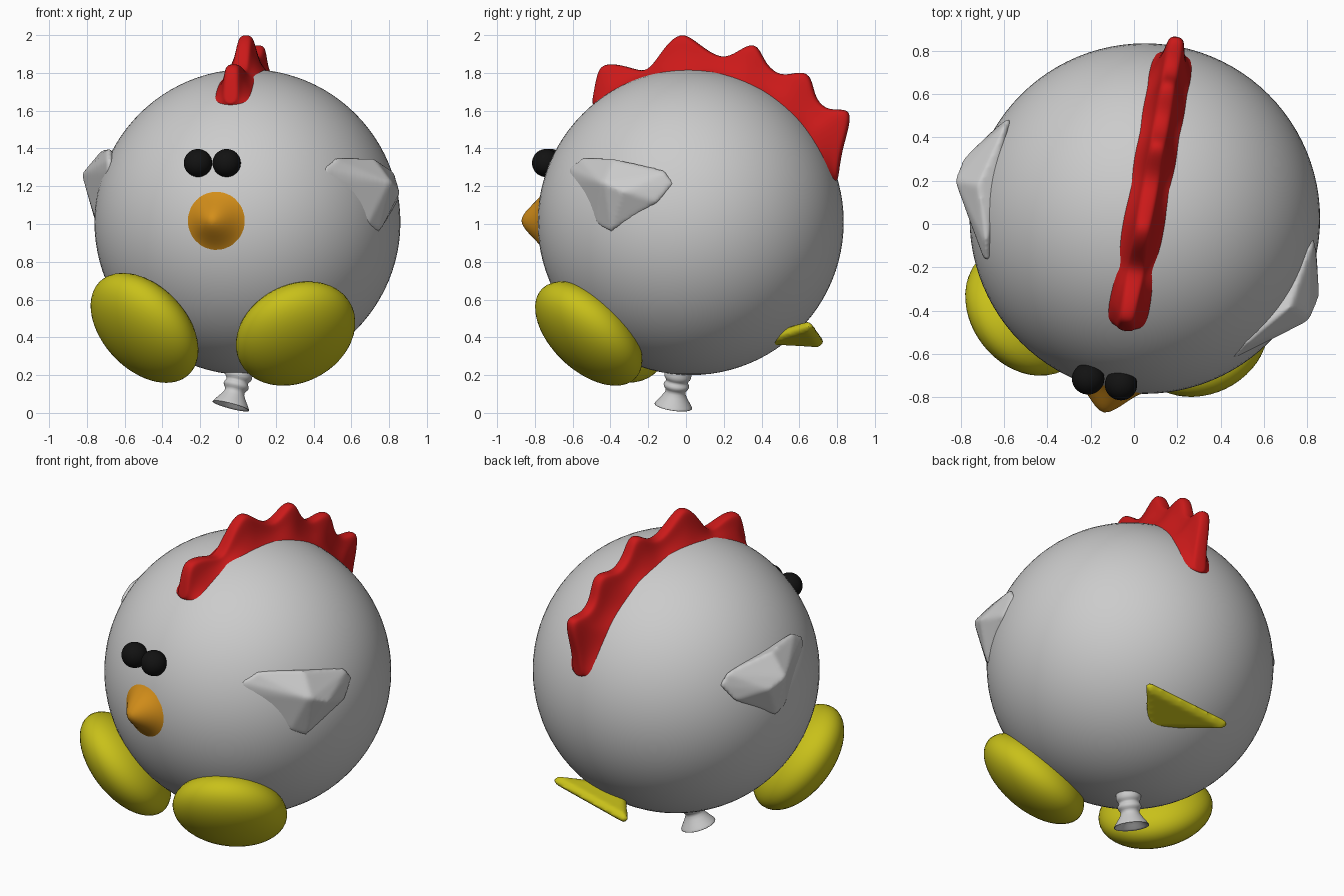
import bpy, bmesh, math
from mathutils import Vector, Matrix

if "Cube" in bpy.data.objects:
    bpy.data.objects.remove(bpy.data.objects["Cube"])

C = Vector((0.05, 0.025, 1.01))   # body centre
R = 0.81


def material(name, rgb):
    m = bpy.data.materials.new(name)
    m.diffuse_color = (*rgb, 1)
    m.use_nodes = True
    m.node_tree.nodes["Principled BSDF"].inputs["Base Color"].default_value = m.diffuse_color
    return m


RED = material("red", (0.60, 0.01, 0.01))
YELLOW = material("yellow", (0.58, 0.53, 0.01))
ORANGE = material("orange", (0.65, 0.27, 0.01))
BLACK = material("black", (0.006, 0.006, 0.006))


def finish(name, bm, mat=None, matrix=None):
    if matrix:
        bm.transform(matrix)
    bmesh.ops.recalc_face_normals(bm, faces=bm.faces)
    for f in bm.faces:
        f.smooth = True
    me = bpy.data.meshes.new(name)
    bm.to_mesh(me)
    bm.free()
    ob = bpy.data.objects.new(name, me)
    bpy.context.collection.objects.link(ob)
    if mat:
        me.materials.append(mat)
    return ob


def ball(name, centre, axes, mat=None, rot=None, seg=40):
    bm = bmesh.new()
    bmesh.ops.create_uvsphere(bm, u_segments=seg, v_segments=seg // 2, radius=1)
    m = Matrix.Translation(centre) @ (rot or Matrix()) @ Matrix.Diagonal((*axes, 1))
    return finish(name, bm, mat, m)


def lathe(name, profile, origin, direction, mat=None, steps=40):
    """Spin (radius, distance) points around an axis."""
    bm = bmesh.new()
    vs = [bm.verts.new((r, 0, t)) for r, t in profile]
    es = [bm.edges.new(p) for p in zip(vs, vs[1:])]
    bmesh.ops.spin(bm, geom=vs + es, axis=(0, 0, 1), cent=(0, 0, 0),
                   angle=math.tau, steps=steps)
    bmesh.ops.remove_doubles(bm, verts=bm.verts, dist=1e-4)
    rot = Vector(direction).to_track_quat('Z', 'Y').to_matrix().to_4x4()
    ob = finish(name, bm, mat, Matrix.Translation(origin) @ rot)
    ob.modifiers.new("soft", 'SUBSURF').levels = 1
    return ob


def soft_hull(name, points, pad, mat=None):
    """Rounded solid around a few offsets from the body centre."""
    bm = bmesh.new()
    for p in points:
        for k in range(3):
            for s in (-pad, pad):
                q = C + Vector(p)
                q[k] += s
                bm.verts.new(q)
    r = bmesh.ops.convex_hull(bm, input=bm.verts)
    junk = {v for v in r["geom_interior"] + r["geom_unused"]
            if isinstance(v, bmesh.types.BMVert)}
    bmesh.ops.delete(bm, geom=list(junk), context='VERTS')
    ob = finish(name, bm, mat)
    rm = ob.modifiers.new("remesh", 'REMESH')
    rm.mode, rm.voxel_size, rm.use_smooth_shade = 'VOXEL', 0.012, True
    sm = ob.modifiers.new("smooth", 'SMOOTH')
    sm.factor, sm.iterations = 0.5, 6
    return ob


# Round balloon body
ball("body", C, (R, R, R), seg=96)

# Beak and eyes
lathe("beak", [(0.17, 0.785), (0.14, 0.803), (0.105, 0.835), (0.065, 0.878),
               (0.03, 0.907), (0, 0.917)], C, (-0.19, -0.895, 0.008), ORANGE)
for side, x, y in (("left", -0.212, -0.715), ("right", -0.06, -0.742)):
    ball(side + "_eye", (x, y, 1.323), (0.075, 0.073, 0.074), BLACK)

# Feet: puffy ovals lying against the lower body
for side, off in (("left", (-0.545, -0.425, -0.56)), ("right", (0.255, -0.54, -0.59))):
    n = Vector(off).normalized()
    t1 = Vector((0, 0, 1)).cross(n).normalized()
    t2 = n.cross(t1)
    rot = Matrix((t1, t2, n)).transposed().to_4x4()
    ball(side + "_foot", C + Vector(off), (0.325, 0.345, 0.18), YELLOW, rot, 48)

# Wings: rounded triangles with a raised outer corner
wing = [(0.41, -0.63, 0.28), (0.41, -0.63, 0.22), (0.47, -0.57, 0.33),
        (0.67, -0.41, 0.32), (0.75, -0.46, 0.21), (0.79, -0.36, 0.16),
        (0.76, -0.14, 0.26), (0.77, -0.10, 0.20), (0.78, -0.18, 0.11),
        (0.69, -0.42, -0.04), (0.64, -0.48, -0.01)]
soft_hull("right_wing", wing, 0.016)
a = 2 * math.radians(68.5)        # reflect about the plane between the wings
ca, sa = math.cos(a), math.sin(a)
soft_hull("left_wing", [(x * ca + y * sa, x * sa - y * ca, z + 0.045)
                        for x, y, z in wing], 0.016)

# Tail fin
soft_hull("tail", [(0.38, 0.625, -0.555), (-0.12, 0.68, -0.635),
                   (0.20, 0.42, -0.62), (0.05, 0.46, -0.60)], 0.03, YELLOW)

# Comb: side outline (y, z) lofted down to the body
outline = [(-0.496, 1.637), (-0.48, 1.73), (-0.464, 1.807), (-0.435, 1.848),
           (-0.338, 1.842), (-0.25, 1.81), (-0.19, 1.812), (-0.11, 1.94),
           (-0.045, 1.998), (0.005, 2.0), (0.074, 1.945), (0.19, 1.865),
           (0.28, 1.915), (0.34, 1.952), (0.385, 1.935), (0.42, 1.844),
           (0.496, 1.78), (0.58, 1.80), (0.643, 1.80), (0.668, 1.743),
           (0.685, 1.66), (0.74, 1.605), (0.81, 1.605), (0.865, 1.60),
           (0.865, 1.526), (0.825, 1.394), (0.81, 1.30), (0.80, 1.23)]
half = [(0.10, 0.0), (0.075, 0.2), (0.052, 0.5), (0.04, 0.85), (0.028, 1.02)]
section = [(-w, t) for w, t in half] + [(w, t) for w, t in reversed(half)]
yaw = math.radians(-10)
bm = bmesh.new()
rows = []
for y, z in outline:
    p = Vector((0, (y - C.y) / math.cos(yaw), z - C.z))
    base = p.normalized() * 0.797
    rows.append([bm.verts.new(base.lerp(p, t) + Vector((w, 0, 0))) for w, t in section])
for r0, r1 in zip(rows, rows[1:]):
    for i in range(len(section) - 1):
        bm.faces.new((r0[i], r0[i + 1], r1[i + 1], r1[i]))
for r in (rows[0], rows[-1]):
    for i in range(len(half) - 1):
        bm.faces.new((r[i], r[i + 1], r[-2 - i], r[-1 - i]))
comb = finish("comb", bm, RED, Matrix.Translation(C) @ Matrix.Rotation(yaw, 4, 'Z'))
comb.modifiers.new("soft", 'SUBSURF').levels = 2

# Tied balloon neck with a flared end
lathe("balloon_knot", [(0.07, -0.05), (0.066, -0.01), (0.074, 0.02), (0.07, 0.04),
                       (0.052, 0.055), (0.07, 0.07), (0.068, 0.09), (0.048, 0.105),
                       (0.058, 0.13), (0.10, 0.187), (0.102, 0.193), (0.094, 0.194),
                       (0.045, 0.14), (0, 0.13)],
      (0.01, -0.04, 0.22), (-0.25, -0.14, -0.96))
